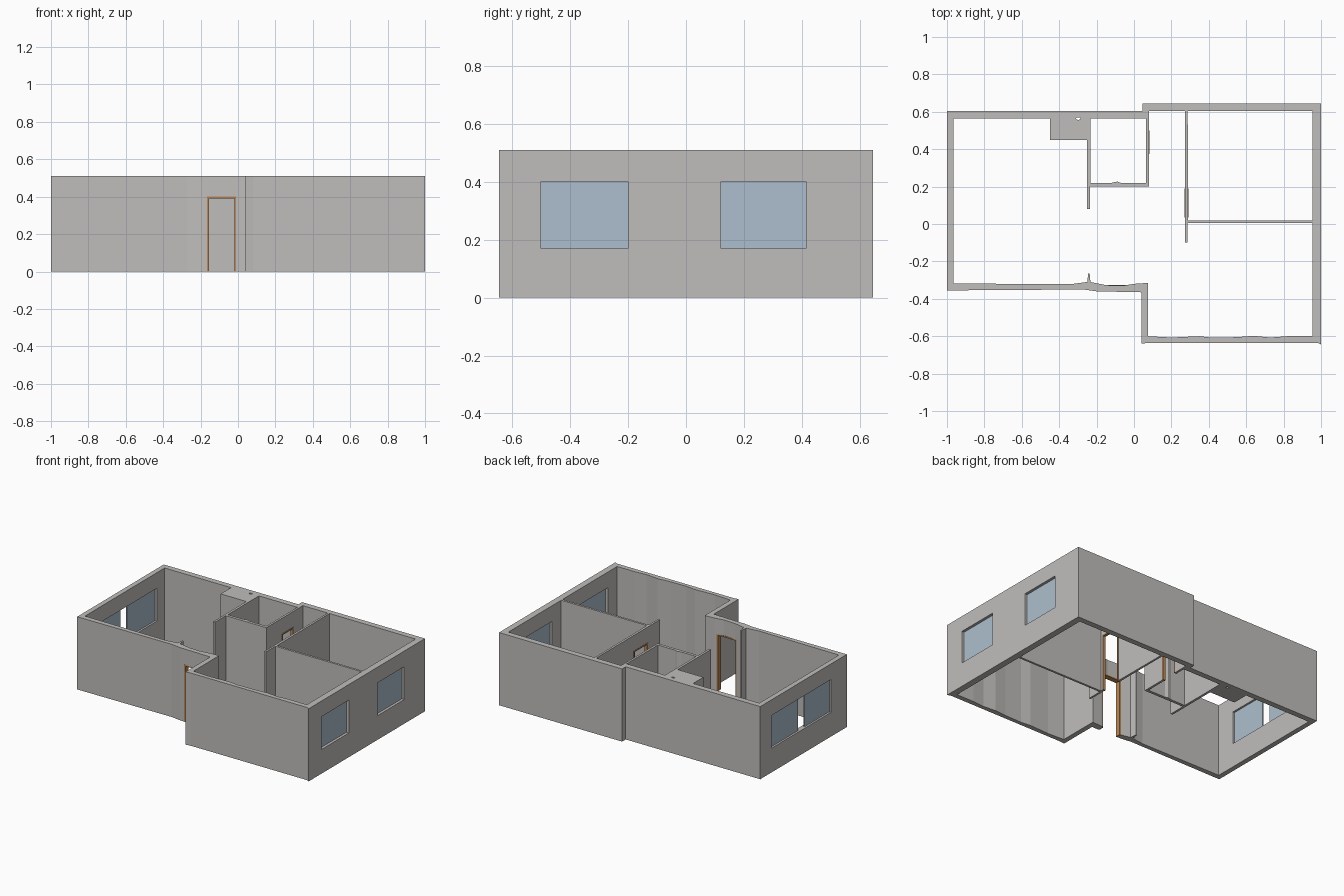
import bpy
import bmesh
from mathutils import Vector, Matrix
from math import cos, sin, tau

cube = bpy.data.objects.get("Cube")
if cube:
    bpy.data.objects.remove(cube, do_unlink=True)

HEIGHT = 0.51
DOOR_TOP = 0.4
SILL, LINTEL = 0.17, 0.4


def material(name, rgb):
    mat = bpy.data.materials.new(name)
    mat.use_nodes = True
    colour = (*rgb, 1)
    mat.diffuse_color = colour
    mat.node_tree.nodes["Principled BSDF"].inputs["Base Color"].default_value = colour
    return mat


plaster = material("plaster grey", (0.53, 0.515, 0.5))
glass = material("window blue", (0.42, 0.52, 0.62))
wood = material("door frame wood", (0.5, 0.25, 0.1))


def finish(name, bm, mat):
    bmesh.ops.recalc_face_normals(bm, faces=bm.faces[:])
    mesh = bpy.data.meshes.new(name)
    bm.to_mesh(mesh)
    bm.free()
    mesh.materials.append(mat)
    obj = bpy.data.objects.new(name, mesh)
    bpy.context.scene.collection.objects.link(obj)
    return obj


def boxes(name, spans, mat):
    """One object made of boxes, each given by its low and high corner."""
    bm = bmesh.new()
    for low, high in spans:
        low, high = Vector(low), Vector(high)
        place = Matrix.Translation((low + high) / 2) @ Matrix.Diagonal((*(high - low), 1))
        bmesh.ops.create_cube(bm, size=1, matrix=place)
    return finish(name, bm, mat)


# Floor plan: outer outline, then the rooms left open inside it
outline = [(-1, 0.605), (-1, -0.355), (-0.27, -0.35), (-0.2, -0.36), (0.04, -0.365),
           (0.04, -0.64), (0.08, -0.635), (0.98, -0.635), (1, -0.645),
           (1, 0.645), (0.045, 0.645), (0.045, 0.605)]

main_rooms = [
    (-0.965, 0.565), (-0.45, 0.565), (-0.45, 0.45), (-0.25, 0.45),          # service shaft
    (-0.25, 0.08), (-0.235, 0.08), (-0.235, 0.2), (0.08, 0.2),              # bathroom wall
    (0.08, 0.605), (0.273, 0.605), (0.273, -0.1), (0.287, -0.1),            # corridor
    (0.287, 0.005), (0.955, 0.005), (0.955, -0.6),                          # front room
    (0.82, -0.6), (0.73, -0.607), (0.64, -0.598), (0.55, -0.605),           # uneven plaster
    (0.42, -0.608), (0.35, -0.6), (0.2, -0.607), (0.075, -0.6),
    (0.075, -0.315), (0, -0.32), (-0.06, -0.33), (-0.15, -0.327),           # entrance
    (-0.233, -0.31), (-0.237, -0.265), (-0.245, -0.265), (-0.25, -0.31),
    (-0.34, -0.322), (-0.965, -0.318)]

bathroom = [(-0.233, 0.565), (0.065, 0.565), (0.065, 0.22), (-0.07, 0.22),
            (-0.09, 0.227), (-0.12, 0.22), (-0.233, 0.22)]
back_bedroom = [(0.29, 0.02), (0.955, 0.02), (0.955, 0.605), (0.287, 0.605)]
vent = [(-0.297 + 0.013 * cos(tau * i / 10), 0.564 + 0.007 * sin(tau * i / 10))
        for i in range(10)]

bm = bmesh.new()
for loop in (outline, main_rooms, bathroom, back_bedroom, vent):
    verts = [bm.verts.new((x, y, 0)) for x, y in loop]
    for a, b in zip(verts, verts[1:] + verts[:1]):
        bm.edges.new((a, b))
bmesh.ops.triangle_fill(bm, use_beauty=True, edges=bm.edges[:], normal=(0, 0, 1))
top = bmesh.ops.extrude_face_region(bm, geom=bm.faces[:])["geom"]
bmesh.ops.translate(bm, vec=(0, 0, HEIGHT),
                    verts=[g for g in top if isinstance(g, bmesh.types.BMVert)])
walls = finish("walls", bm, plaster)

# Openings: doors as (name, axis along the wall, start, end, wall low, wall high)
doors = [("front_door_frame", 0, -0.165, -0.01, -0.362, -0.326),
         ("bathroom_door_frame", 1, 0.375, 0.5, 0.063, 0.082),
         ("bedroom_door_frame", 1, 0.035, 0.19, 0.271, 0.291)]
# Windows as (name, y start, y end, wall low x, wall high x, panes)
windows = [("right_front_window", -0.5, -0.2, 0.955, 1, [(-0.5, -0.2)]),
           ("right_back_window", 0.12, 0.415, 0.955, 1, [(0.12, 0.415)]),
           ("left_window", -0.18, 0.48, -1, -0.965, [(-0.18, 0.095), (0.165, 0.48)])]


def span(axis, start, end, low, high, z0, z1):
    """Box corners for a run along x (axis 0) or y (axis 1)."""
    if axis == 0:
        return (start, low, z0), (end, high, z1)
    return (low, start, z0), (high, end, z1)


MARGIN = 0.02
holes = [span(axis, a, b, low - MARGIN, high + MARGIN, -MARGIN, DOOR_TOP)
         for _, axis, a, b, low, high in doors]
holes += [span(1, a, b, low - MARGIN, high + MARGIN, SILL, LINTEL)
          for _, a, b, low, high, _ in windows]
cutter = boxes("opening_cutter", holes, plaster)
cutter.hide_render = True

cut = walls.modifiers.new("openings", "BOOLEAN")
cut.operation = "DIFFERENCE"
cut.solver = "EXACT"
cut.object = cutter
bpy.context.view_layer.objects.active = walls
bpy.ops.object.modifier_apply(modifier=cut.name)
bpy.data.objects.remove(cutter, do_unlink=True)

# Door frames: two jambs and a head lining each opening
T = 0.009
for name, axis, a, b, low, high in doors:
    boxes(name, [span(axis, a, a + T, low, high, 0, DOOR_TOP),
                 span(axis, b - T, b, low, high, 0, DOOR_TOP),
                 span(axis, a + T, b - T, low, high, DOOR_TOP - T, DOOR_TOP)], wood)

# Window panes set in the middle of the wall
for name, a, b, low, high, panes in windows:
    mid = (low + high) / 2
    boxes(name, [span(1, p, q, mid - 0.004, mid + 0.004, SILL, LINTEL)
                 for p, q in panes], glass)
